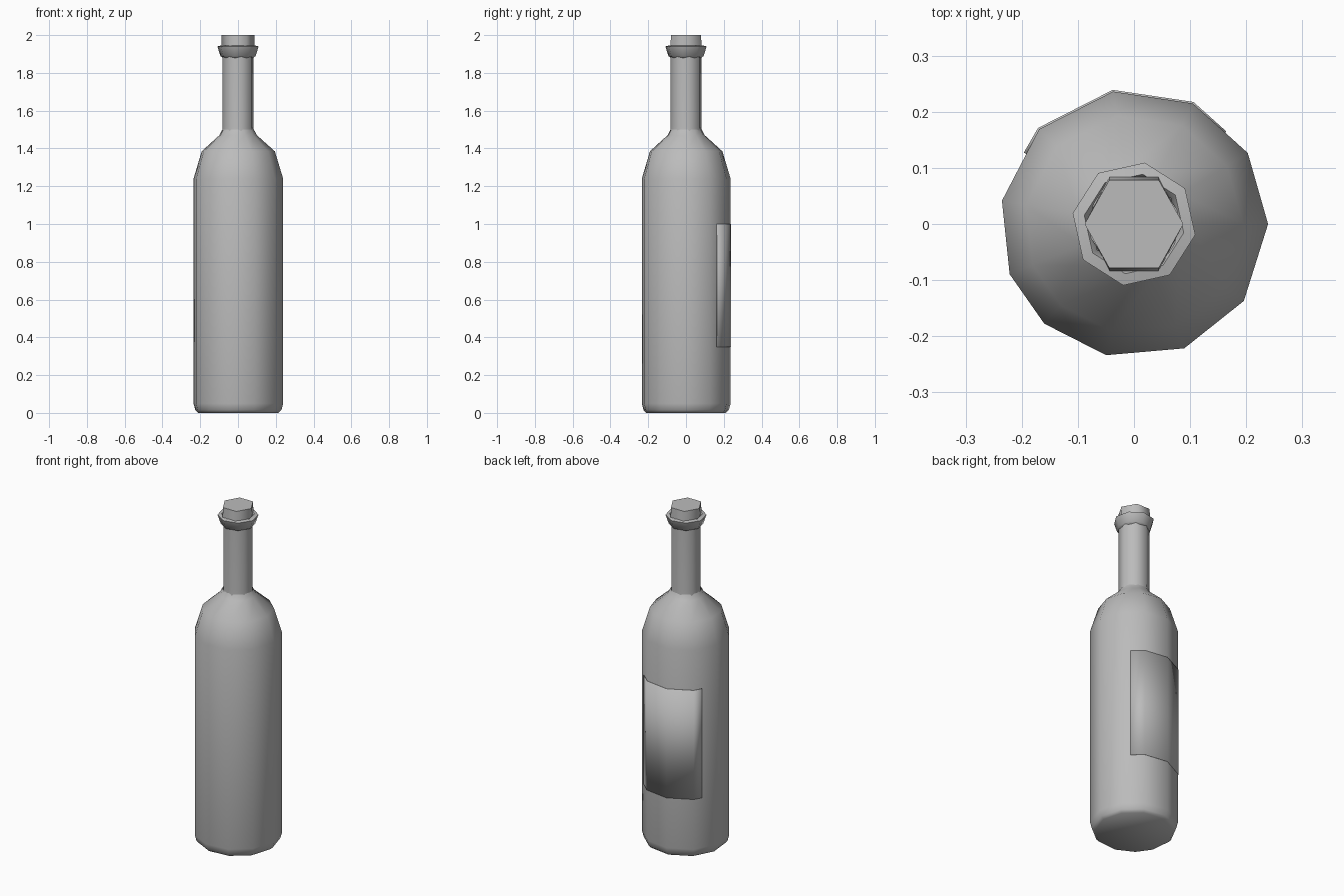
import bpy
import bmesh
from math import cos, sin, pi, radians

cube = bpy.data.objects.get("Cube")
if cube:
    bpy.data.objects.remove(cube, do_unlink=True)

grey = bpy.data.materials.new("plain grey")
grey.use_nodes = True
colour = (0.5, 0.5, 0.5, 1)
grey.diffuse_color = colour
grey.node_tree.nodes["Principled BSDF"].inputs["Base Color"].default_value = colour


def finish(name, bm, sharp=60):
    bmesh.ops.recalc_face_normals(bm, faces=bm.faces[:])
    mesh = bpy.data.meshes.new(name)
    bm.to_mesh(mesh)
    bm.free()
    mesh.materials.append(grey)
    obj = bpy.data.objects.new(name, mesh)
    bpy.context.collection.objects.link(obj)
    bpy.ops.object.select_all(action="DESELECT")
    obj.select_set(True)
    bpy.context.view_layer.objects.active = obj
    bpy.ops.object.shade_smooth_by_angle(angle=radians(sharp))
    return obj


def lathe(name, profile, angles, caps=(False, False), loop=False):
    """Join one ring of points per (radius, height) pair."""
    bm = bmesh.new()
    rings = [[bm.verts.new((r * cos(a), r * sin(a), z)) for a in angles]
             for r, z in profile]
    pairs = list(zip(rings, rings[1:])) + ([(rings[-1], rings[0])] if loop else [])
    n = len(angles)
    for low, high in pairs:
        for i in range(n):
            j = (i + 1) % n
            bm.faces.new((low[i], low[j], high[j], high[i]))
    for wanted, ring in zip(caps, (rings[0], rings[-1])):
        if wanted:
            bm.faces.new(ring)
    return finish(name, bm)


def even(sides, phase):
    return [radians(phase) + 2 * pi * i / sides for i in range(sides)]


# Body with uneven facets, rounded foot and sloping shoulder
facets = [radians(a) for a in (0, 32, 64, 99, 135, 170, 202, 228, 258, 292, 325)]
lathe("body", [(0.215, 0), (0.23, 0.015), (0.239, 0.05), (0.239, 1.24),
               (0.195, 1.385), (0.1, 1.47), (0.084, 1.5)], facets, (True, False))

# Neck
lathe("neck", [(0.086, 1.48), (0.084, 1.52), (0.084, 1.94)], even(8, 12), (False, True))

# Flared lip ring
lathe("lip_ring", [(0.08, 1.88), (0.094, 1.888), (0.111, 1.94), (0.09, 1.945),
                   (0.08, 1.93)], even(8, 80), loop=True)

# Stopper: six sides, narrower front to back at the top
stopper = lathe("stopper", [(0.086, 1.92), (0.088, 2.0)], even(6, 0), (True, True))
for v in stopper.data.vertices:
    v.co.y *= 1.03 if v.co.z > 1.95 else 1.15

# Label plate wrapped around the back facets
bm = bmesh.new()
rows = []
for z in (0.35, 1.0):
    rows.append([bm.verts.new((r * cos(radians(a)), r * sin(radians(a)), z))
                 for a, r in ((45, 0.23), (64, 0.239), (99, 0.239), (135, 0.239), (147, 0.231))])
for i in range(len(rows[0]) - 1):
    bm.faces.new((rows[0][i], rows[0][i + 1], rows[1][i + 1], rows[1][i]))
label = finish("label", bm)
plate = label.modifiers.new("thickness", "SOLIDIFY")
plate.thickness = 0.006
plate.offset = 0
